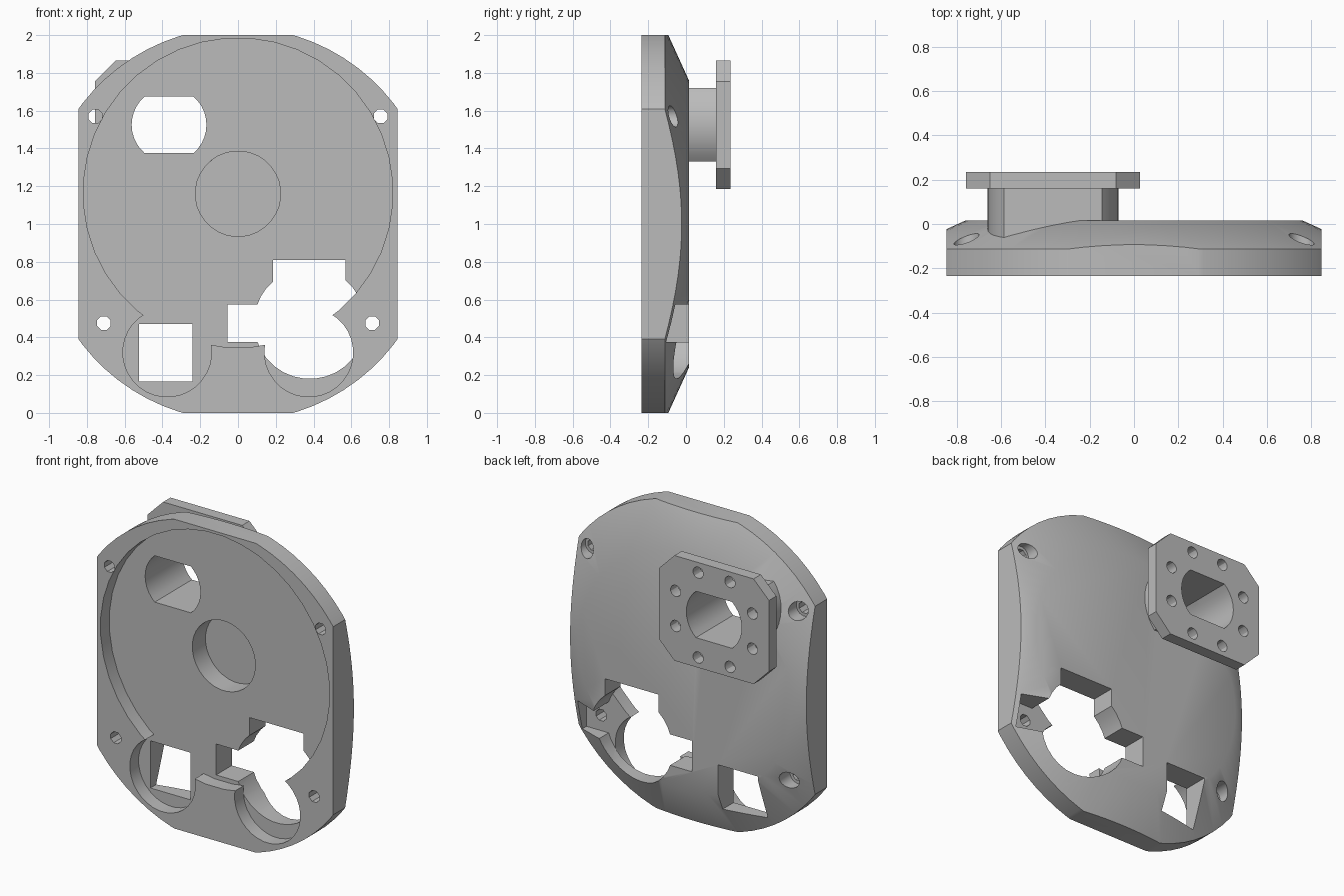
import bpy, bmesh, math

if "Cube" in bpy.data.objects:
    bpy.data.objects.remove(bpy.data.objects["Cube"], do_unlink=True)

grey = bpy.data.materials.new("plain_grey")
grey.use_nodes = True
grey.diffuse_color = (0.5, 0.5, 0.5, 1)
grey.node_tree.nodes["Principled BSDF"].inputs["Base Color"].default_value = (0.5, 0.5, 0.5, 1)


def loft(name, rings):
    """Solid through rings of (y, [(x, z), ...]) with end caps."""
    bm = bmesh.new()
    loops = [[bm.verts.new((x, y, z)) for x, z in pts] for y, pts in rings]
    n = len(loops[0])
    for a, b in zip(loops, loops[1:]):
        for i in range(n):
            j = (i + 1) % n
            bm.faces.new((a[i], a[j], b[j], b[i]))
    bm.faces.new(loops[0])
    bm.faces.new(loops[-1])
    bmesh.ops.recalc_face_normals(bm, faces=bm.faces)
    mesh = bpy.data.meshes.new(name)
    bm.to_mesh(mesh)
    bm.free()
    mesh.materials.append(grey)
    obj = bpy.data.objects.new(name, mesh)
    bpy.context.collection.objects.link(obj)
    return obj


def prism(name, pts, y0, y1):
    return loft(name, [(y0, pts), (y1, pts)])


def circle(x, z, r, n=32):
    steps = [2 * math.pi * (i + 0.5) / n for i in range(n)]
    return [(x + r * math.cos(a), z + r * math.sin(a)) for a in steps]


def rect(x0, x1, z0, z1):
    return [(x0, z0), (x1, z0), (x1, z1), (x0, z1)]


def flat_circle(x, z, r, h, n=10):
    """Circle cut flat at h above and below its centre."""
    lim = math.asin(h / r)
    right = [-lim + 2 * lim * i / n for i in range(n + 1)]
    angles = right + [a + math.pi for a in right]
    return [(x + r * math.cos(a), z + r * math.sin(a)) for a in angles]


def combine(target, tool, operation="DIFFERENCE"):
    tool.hide_render = True
    mod = target.modifiers.new("cut", "BOOLEAN")
    mod.operation = operation
    mod.solver = "EXACT"
    mod.object = tool
    bpy.context.view_layer.objects.active = target
    bpy.ops.object.modifier_apply(modifier=mod.name)
    bpy.data.objects.remove(tool, do_unlink=True)


def cut(target, pts, y0, y1):
    combine(target, prism("cutter", pts, y0, y1))


FRONT, FLOOR, BACK = -0.235, -0.145, 0.015
PORT_X, PORT_Z = -0.365, 1.525

# Cover plate: round disc with a conical back edge, trimmed on four sides
plate = loft("cover_plate", [(FRONT, circle(0, 1, 1.042, 72)),
                             (-0.112, circle(0, 1, 1.042, 72)),
                             (BACK, circle(0, 1, 0.762, 72))])
combine(plate, prism("trim", rect(-0.845, 0.845, 0, 2), -0.5, 0.5), "INTERSECT")

# Front recess, two lower lobes and the deeper centre pocket
cut(plate, circle(0, 1.165, 0.82, 40), -0.4, FLOOR)
for x in (-0.375, 0.375):
    cut(plate, circle(x, 0.32, 0.235), -0.4, FLOOR)
cut(plate, circle(0, 1.16, 0.226), -0.3, -0.01)

# Square window, and the motor opening with its slot and upper notch
cut(plate, rect(-0.525, -0.24, 0.165, 0.47), -0.4, 0.4)
opening = FLOOR - 0.002
cut(plate, circle(0.38, 0.475, 0.295), opening, 0.4)
cut(plate, rect(-0.055, 0.815, 0.375, 0.575), opening, 0.4)
cut(plate, rect(0.185, 0.57, 0.475, 0.81), opening, 0.4)

# Screw holes, counterbored from the back
for side in (-1, 1):
    for x, z in ((0.755, 1.57), (0.71, 0.475)):
        cut(plate, circle(side * x, z, 0.039, 8), -0.4, 0.4)
        cut(plate, circle(side * x, z, 0.057, 16), -0.13, 0.4)

# Boss and mounting flange on the back
boss = prism("port_boss", flat_circle(PORT_X, PORT_Z, 0.295, 0.195), -0.1, 0.16)
W, H, C = 0.393, 0.34, 0.11
corners = [(W, H - C), (W - C, H), (C - W, H), (-W, H - C),
           (-W, C - H), (C - W, -H), (W - C, -H), (W, C - H)]
flange = prism("port_flange", [(PORT_X + x, PORT_Z + z) for x, z in corners], 0.16, 0.235)
for i in range(8):
    a = math.pi * (i + 0.5) / 4
    cut(flange, circle(PORT_X + 0.297 * math.cos(a), PORT_Z + 0.297 * math.sin(a), 0.037, 12),
        0.1, 0.4)

# Port passing through plate, boss and flange
for part in (plate, boss, flange):
    cut(part, flat_circle(PORT_X, PORT_Z, 0.198, 0.15), -0.5, 0.5)

# Smooth round walls, crisp edges
for part in (plate, boss, flange):
    bpy.ops.object.select_all(action="DESELECT")
    part.select_set(True)
    bpy.context.view_layer.objects.active = part
    bpy.ops.object.shade_smooth_by_angle(angle=math.radians(30))
